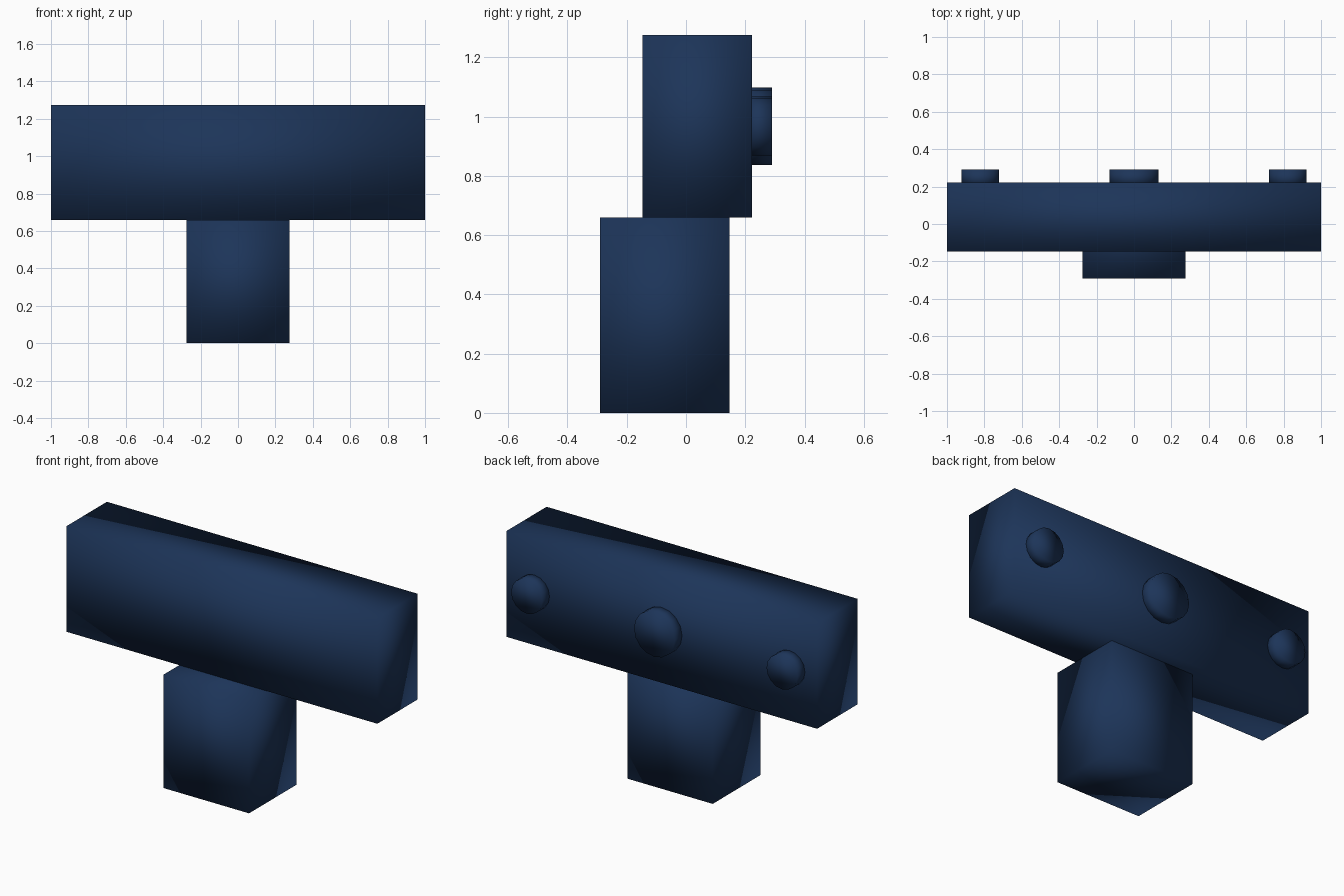
import bpy, math

if "Cube" in bpy.data.objects:
    bpy.data.objects.remove(bpy.data.objects["Cube"])

navy = bpy.data.materials.new("navy")
navy.diffuse_color = (0.012, 0.035, 0.1, 1)
navy.use_nodes = True
navy.node_tree.nodes["Principled BSDF"].inputs["Base Color"].default_value = navy.diffuse_color


def finish(name):
    ob = bpy.context.object
    ob.name = name
    bpy.ops.object.transform_apply(location=False, rotation=True, scale=True)
    ob.data.materials.append(navy)
    bpy.ops.object.shade_smooth()  # soft shading right across the corners


def box(name, lo, hi):
    mid = [(a + b) / 2 for a, b in zip(lo, hi)]
    bpy.ops.mesh.primitive_cube_add(size=1, location=mid)
    bpy.context.object.scale = [b - a for a, b in zip(lo, hi)]
    finish(name)


def disc(name, x, radius):
    # round stud on the back face, slightly sunk into the bar
    y0, y1 = 0.20, 0.291
    bpy.ops.mesh.primitive_cylinder_add(
        vertices=16, radius=radius, depth=y1 - y0,
        location=(x, (y0 + y1) / 2, 0.968), rotation=(math.pi / 2, 0, 0))
    finish(name)


# Pedestal and wide bar
box("pedestal", (-0.275, -0.291, 0), (0.275, 0.147, 0.66))
box("crossbar", (-1, -0.147, 0.66), (1, 0.223, 1.275))

# Three studs on the back
disc("centre_stud", 0, 0.131)
disc("left_stud", -0.822, 0.1)
disc("right_stud", 0.822, 0.1)
